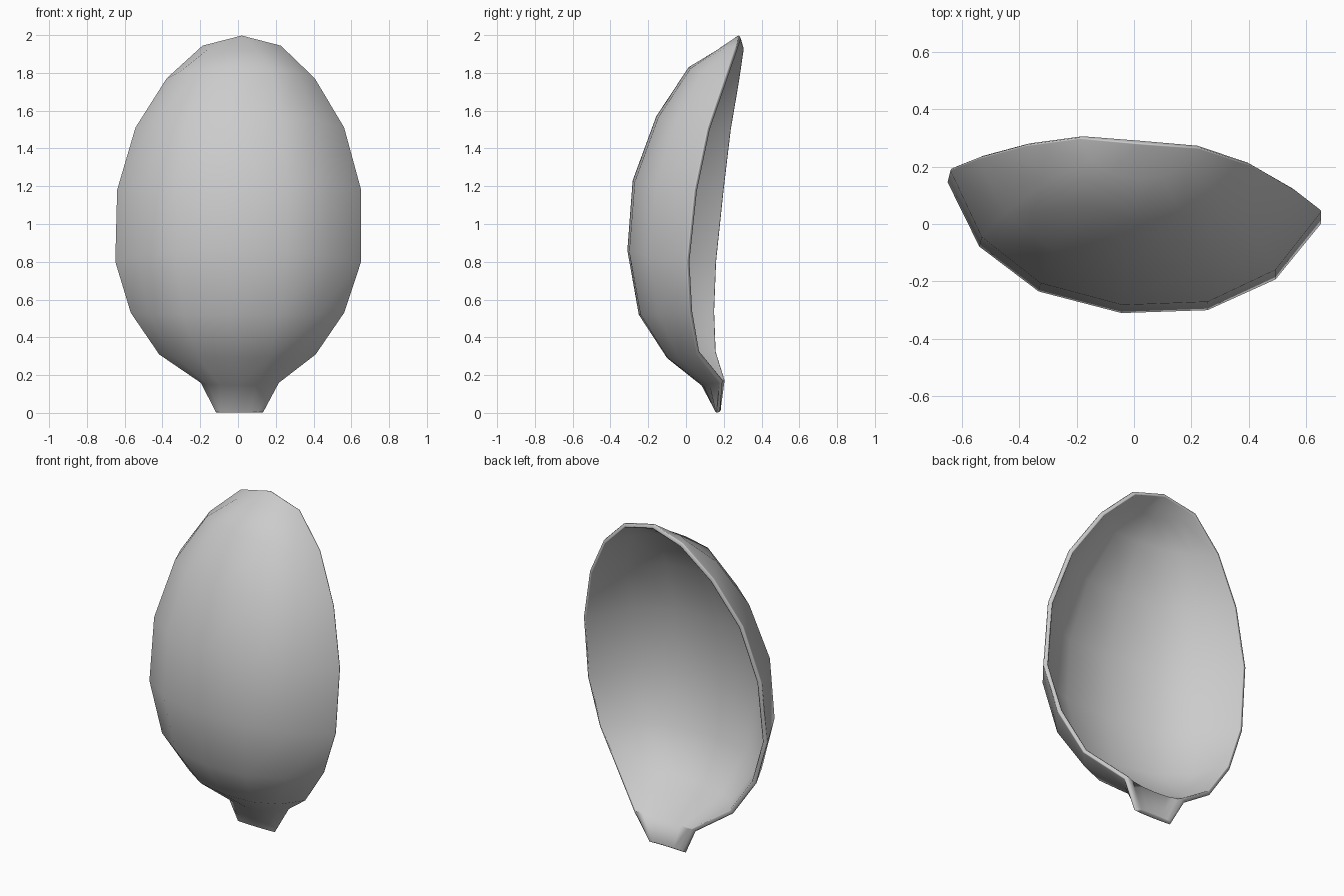
import bpy, math

if "Cube" in bpy.data.objects:
    bpy.data.objects.remove(bpy.data.objects["Cube"])

# Rows from stem to tip: z, left rim x, y, right rim x, y, bulge depth, bulge lift
ROWS = [
    (0.00, -0.12, 0.165, 0.135, 0.16, 0.003, 0.0),
    (0.16, -0.20, 0.195, 0.22, 0.18, 0.105, -0.015),
    (0.31, -0.42, 0.15, 0.415, 0.06, 0.205, -0.02),
    (0.53, -0.57, 0.14, 0.565, 0.02, 0.33, -0.01),
    (0.80, -0.652, 0.15, 0.655, 0.005, 0.388, 0.06),
    (1.18, -0.642, 0.19, 0.655, 0.045, 0.40, 0.05),
    (1.51, -0.545, 0.23, 0.565, 0.115, 0.33, 0.06),
    (1.77, -0.38, 0.275, 0.41, 0.205, 0.226, 0.06),
    (1.945, -0.19, 0.30, 0.23, 0.265, 0.125, -0.028),
]
TIP = (0.02, 0.28, 2.0)
# Cross-section: position across (-1 left rim, 1 right rim) and share of the bulge
ARC = [(-1, 0), (-0.79, 0.55), (-0.45, 0.89), (0, 1), (0.45, 0.89), (0.79, 0.55), (1, 0)]
SIDES = len(ARC) - 1
TWIST = 0.115  # sideways lean of the bulge


def section(z, xl, yl, xr, yr, depth, lift):
    """Curved cross-section from the left rim to the right rim."""
    pts = []
    for across, s in ARC:
        t = (1 + across) / 2
        pts.append((xl + (xr - xl) * t - depth * TWIST * s,
                    yl + (yr - yl) * t - depth * s,
                    z + lift * s))
    return pts


# Outer shell surface: stem, bowl and pointed tip
verts = [p for row in ROWS for p in section(*row)] + [TIP]
w, tip = SIDES + 1, len(verts) - 1
faces = [(i * w + j, i * w + j + 1, (i + 1) * w + j + 1, (i + 1) * w + j)
         for i in range(len(ROWS) - 1) for j in range(SIDES)]
last = (len(ROWS) - 1) * w
faces += [(last + j, last + j + 1, tip) for j in range(SIDES)]

mesh = bpy.data.meshes.new("petal")
mesh.from_pydata(verts, [], faces)
petal = bpy.data.objects.new("petal", mesh)
bpy.context.collection.objects.link(petal)
bpy.context.view_layer.objects.active = petal
petal.select_set(True)

# Thin wall
solid = petal.modifiers.new("wall", 'SOLIDIFY')
solid.thickness = 0.026
solid.offset = -1
bpy.ops.object.modifier_apply(modifier="wall")

# Thicken the stem: its inner face is nearly flat between the two rims
inner = petal.data.vertices[len(verts) + w:len(verts) + 2 * w]
yl, yr = inner[0].co.y, inner[-1].co.y
for k, v in enumerate(inner):
    v.co.y += 0.75 * (yl + (yr - yl) * k / SIDES - v.co.y)

# Softened rim
bevel = petal.modifiers.new("soft_rim", 'BEVEL')
bevel.width = 0.005
bevel.segments = 1
bevel.limit_method = 'ANGLE'
bevel.angle_limit = math.radians(65)
bpy.ops.object.modifier_apply(modifier="soft_rim")
bpy.ops.object.shade_smooth_by_angle(angle=math.radians(75))
weighted = petal.modifiers.new("even_shading", 'WEIGHTED_NORMAL')
weighted.keep_sharp = True
